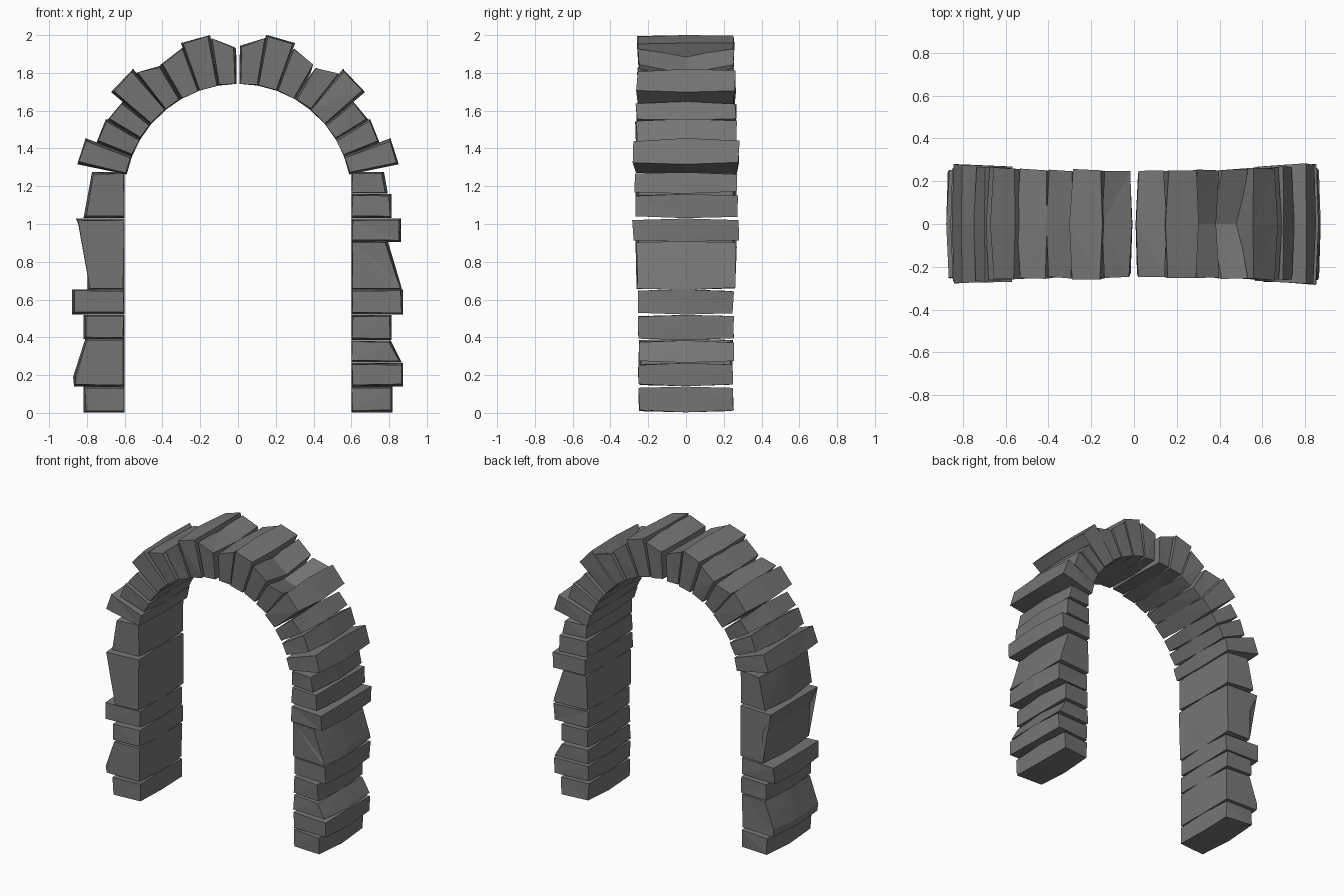
import bpy, bmesh, math, random

if "Cube" in bpy.data.objects:
    bpy.data.objects.remove(bpy.data.objects["Cube"])
random.seed(4)

SPRING_Z = 1.14      # centre height of the round part
INNER = 0.60         # inner radius of the opening

stone_mat = bpy.data.materials.new("grey stone")
stone_mat.diffuse_color = (0.18, 0.18, 0.175, 1)
stone_mat.use_nodes = True
stone_mat.node_tree.nodes["Principled BSDF"].inputs["Base Color"].default_value = stone_mat.diffuse_color


def leg_point(t, r):
    return r, t


def arc_point(t, r):
    a = math.radians(t)
    return r * math.cos(a), SPRING_Z + r * math.sin(a)


def jit(a):
    return random.uniform(-a, a)


def make_stone(name, side, point, outer, half, swell, dip=0.008):
    """outer = (t, radius) points; half = half depth; swell = mid-depth growth along t."""
    t0, t1 = outer[0][0], outer[-1][0]
    mid = (t0 + t1) / 2
    prof = [(t0, INNER + 0.005)] + list(outer) + [(t1, INNER + 0.005)]
    n = len(prof)
    bm = bmesh.new()
    rings = []
    for row in (-1, 0, 1):
        ring = []
        for i, (t, r) in enumerate(prof):
            is_outer = 0 < i < n - 1
            if row == 0:                       # swollen middle section closes the joints
                t += swell * (1 if t > mid else -1)
                r += dip if is_outer else -0.003
                y = 0
            else:
                r += jit(0.004) - (0.003 if is_outer else 0)
                t += jit(swell * 0.35)
                y = row * (half - (0 if is_outer else 0.014) + jit(0.005))
            x, z = point(t, r)
            ring.append(bm.verts.new((side * x, y, min(max(z, 0), 2.0))))
        rings.append(ring)
    for a, b in zip(rings, rings[1:]):
        for i in range(n):
            j = (i + 1) % n
            bm.faces.new((a[i], a[j], b[j], b[i]))
    bm.faces.new(rings[0])
    bm.faces.new(rings[2])
    bmesh.ops.triangulate(bm, faces=bm.faces[:])
    bmesh.ops.recalc_face_normals(bm, faces=bm.faces[:])
    me = bpy.data.meshes.new(name)
    bm.to_mesh(me)
    bm.free()
    me.materials.append(stone_mat)
    ob = bpy.data.objects.new(name, me)
    bpy.context.collection.objects.link(ob)


# Left leg: outer profile (height, distance from centre), half depth
left_leg = [
    ([(.012, .81), (.13, .81)], .25),
    ([(.15, .86), (.20, .865), (.385, .80)], .25),
    ([(.40, .81), (.51, .81)], .255),
    ([(.53, .87), (.645, .87)], .25),
    ([(.66, .79), (.88, .79), (1.02, .85)], .265),
    ([(1.04, .81), (1.265, .765)], .265),
]
# Right leg
right_leg = [
    ([(.012, .81), (.13, .81)], .25),
    ([(.15, .865), (.255, .865)], .25),
    ([(.275, .86), (.375, .80)], .25),
    ([(.395, .805), (.51, .805)], .255),
    ([(.53, .865), (.645, .865)], .25),
    ([(.66, .86), (.70, .85), (.90, .785)], .26),
    ([(.915, .855), (1.02, .855)], .28),
    ([(1.04, .805), (1.15, .805)], .27),
    ([(1.17, .785), (1.265, .765)], .268),
]
for label, side, leg in (("left", -1, left_leg), ("right", 1, right_leg)):
    for k, (outer, half) in enumerate(leg):
        make_stone(f"{label}_leg_stone_{k + 1}", side, leg_point, outer, half, 0.009)

# Arch stones of one half: outer profile (degrees above spring line, radius), half depth
arch = [
    ([(12.5, .865), (20.5, .862)], .28),
    ([(22, .80), (30, .81)], .265),
    ([(31.5, .80), (39, .79)], .262),
    ([(40.5, .87), (50, .875)], .26),
    ([(51, .85), (59, .805)], .255),
    ([(60.5, .81), (69.5, .845)], .25),
    ([(70.5, .868), (79.5, .872)], .255),
    ([(80.5, .855), (88.5, .80)], .25),
]
for label, side in (("left", -1), ("right", 1)):
    for k, (outer, half) in enumerate(arch):
        # chipped hollows on the right shoulder and on the crown
        dip = {("right", 4): -0.09, ("right", 5): -0.05, ("left", 7): -0.015}.get((label, k), 0.004)
        make_stone(f"{label}_arch_stone_{k + 1}", side, arc_point, outer, half, 0.8, dip)
